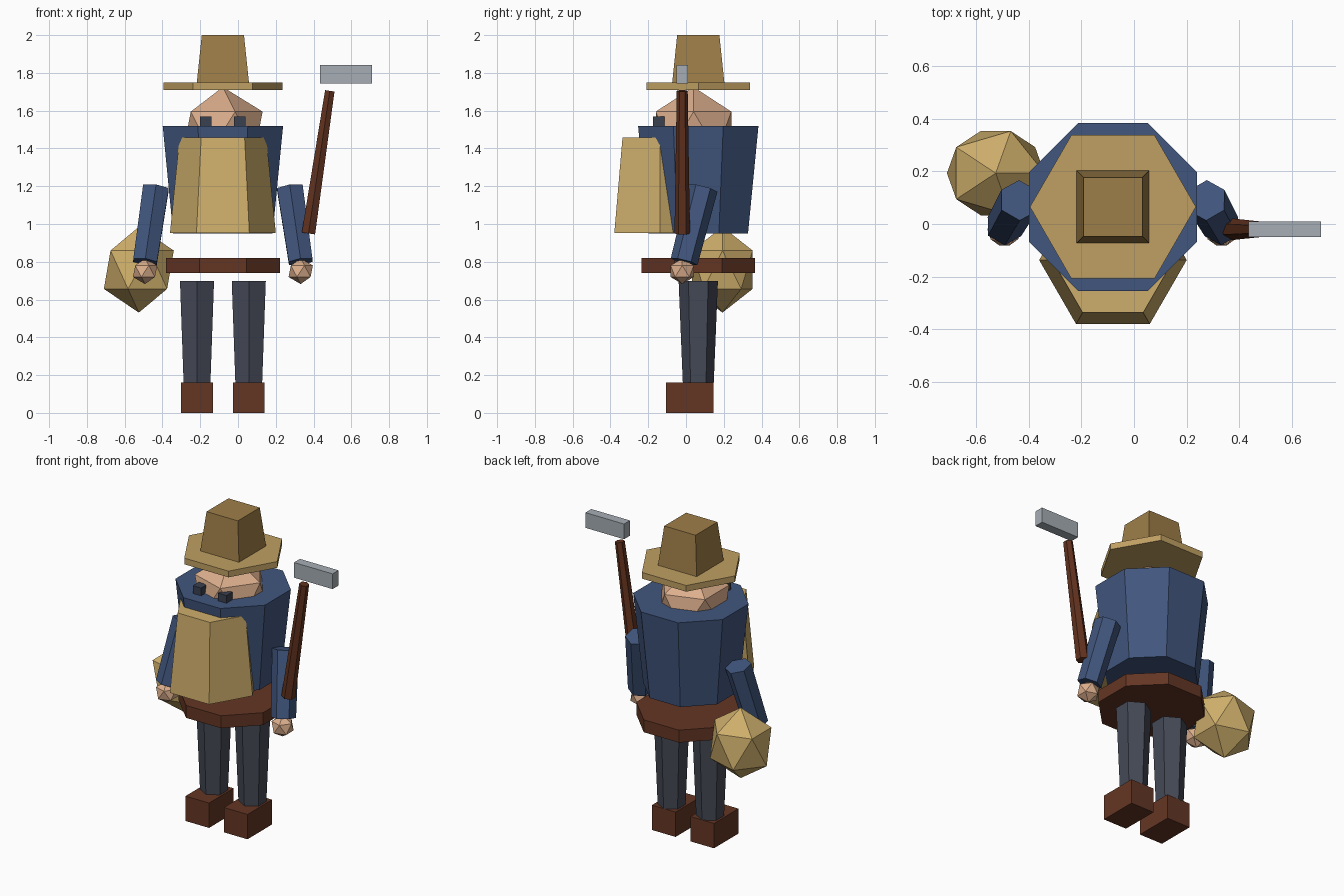
import bpy
from math import pi
from mathutils import Vector

default = bpy.data.objects.get("Cube")
if default:
    bpy.data.objects.remove(default, do_unlink=True)

MID_X, MID_Y = -0.08, 0.065   # axis of the body


def material(name, r, g, b):
    """Flat colour given as 0-255 display values, stored as linear."""
    lin = [((c / 255 + 0.055) / 1.055) ** 2.4 for c in (r, g, b)] + [1.0]
    m = bpy.data.materials.new(name)
    m.use_nodes = True
    m.diffuse_color = lin
    bsdf = m.node_tree.nodes["Principled BSDF"]
    bsdf.inputs["Base Color"].default_value = lin
    bsdf.inputs["Roughness"].default_value = 0.9
    return m


navy = material("navy cloth", 65, 86, 126)
canvas = material("tan canvas", 206, 174, 107)
straw = material("straw brim", 192, 160, 99)
crown_tan = material("dark straw crown", 158, 126, 72)
skin = material("skin", 220, 174, 140)
leather = material("brown leather", 100, 54, 36)
wood = material("brown wood", 98, 50, 30)
charcoal = material("charcoal cloth", 69, 73, 86)
metal = material("grey metal", 166, 174, 180)
dark = material("dark eyes", 58, 64, 80)


def finish(name, mat):
    o = bpy.context.object
    o.name = o.data.name = name
    o.data.materials.append(mat)
    return o


def frustum(name, mat, sides, r_low, r_high, low, high, turn=0.0):
    """Tapered prism from point low to point high; turn spins it on its axis."""
    low, high = Vector(low), Vector(high)
    axis = high - low
    bpy.ops.mesh.primitive_cone_add(vertices=sides, radius1=r_low, radius2=r_high,
                                    depth=axis.length)
    o = finish(name, mat)
    o.rotation_mode = 'QUATERNION'
    spin = Vector((0, 0, 1)).rotation_difference(axis)
    o.rotation_quaternion = spin
    o.location = (low + high) / 2
    if turn:
        from_z = spin.to_matrix() @ Vector((0, 0, 1))
        twist = spin.copy()
        twist.identity()
        twist = type(spin)(from_z, turn)
        o.rotation_quaternion = twist @ spin
    return o


def upright(name, mat, sides, r_low, r_high, z0, z1, x=MID_X, y=MID_Y, turn=0.0):
    return frustum(name, mat, sides, r_low, r_high, (x, y, z0), (x, y, z1), turn)


def box(name, mat, centre, size):
    bpy.ops.mesh.primitive_cube_add(size=1, location=centre)
    o = finish(name, mat)
    o.scale = size
    return o


def gem(name, mat, centre, radii):
    """Twenty-sided ball."""
    bpy.ops.mesh.primitive_ico_sphere_add(subdivisions=1, radius=1, location=centre)
    o = finish(name, mat)
    o.scale = radii
    return o


# Coat, apron and belt
upright("coat", navy, 8, 0.285, 0.345, 0.95, 1.52, turn=pi / 8)
upright("apron", canvas, 6, 0.28, 0.23, 0.952, 1.457, y=-0.137, turn=pi / 6)
upright("belt", leather, 8, 0.326, 0.326, 0.74, 0.82, turn=pi / 8)

# Head and hat
gem("head", skin, (MID_X, 0.04, 1.49), (0.235, 0.235, 0.235))
upright("hat_brim", straw, 6, 0.315, 0.315, 1.71, 1.75, turn=pi / 6)
upright("hat_crown", crown_tan, 4, 0.195, 0.158, 1.75, 2.0, turn=pi / 4)

# Paired parts, mirrored about the body axis
for side, s in (("left", 1), ("right", -1)):
    def at(dx, y, z):
        return (MID_X + s * dx, y, z)

    box(side + "_eye", dark, at(0.09, -0.145, 1.54), (0.06, 0.06, 0.06))
    frustum(side + "_arm", navy, 6, 0.073, 0.079, at(0.412, -0.01, 0.80),
            at(0.355, 0.09, 1.19))
    gem(side + "_hand", skin, at(0.412, -0.02, 0.75), (0.072, 0.072, 0.068))
    upright(side + "_leg", charcoal, 6, 0.082, 0.104, 0.16, 0.697, x=MID_X + s * 0.137)
    box(side + "_boot", leather, at(0.137, 0.02, 0.08), (0.168, 0.25, 0.16))

# Sack behind the right hip
gem("sack", canvas, (-0.525, 0.193, 0.758), (0.207, 0.188, 0.227))

# Hammer beside the left hand
frustum("hammer_handle", wood, 6, 0.041, 0.029, (0.373, -0.02, 0.95), (0.486, -0.02, 1.705))
box("hammer_head", metal, (0.572, -0.02, 1.792), (0.275, 0.06, 0.098))

# Tidy the hexagons: points of the apron and brim lie along x, of the legs along y
for name in ("apron", "hat_brim"):
    for p in bpy.data.objects[name].data.polygons:
        p.use_smooth = False
